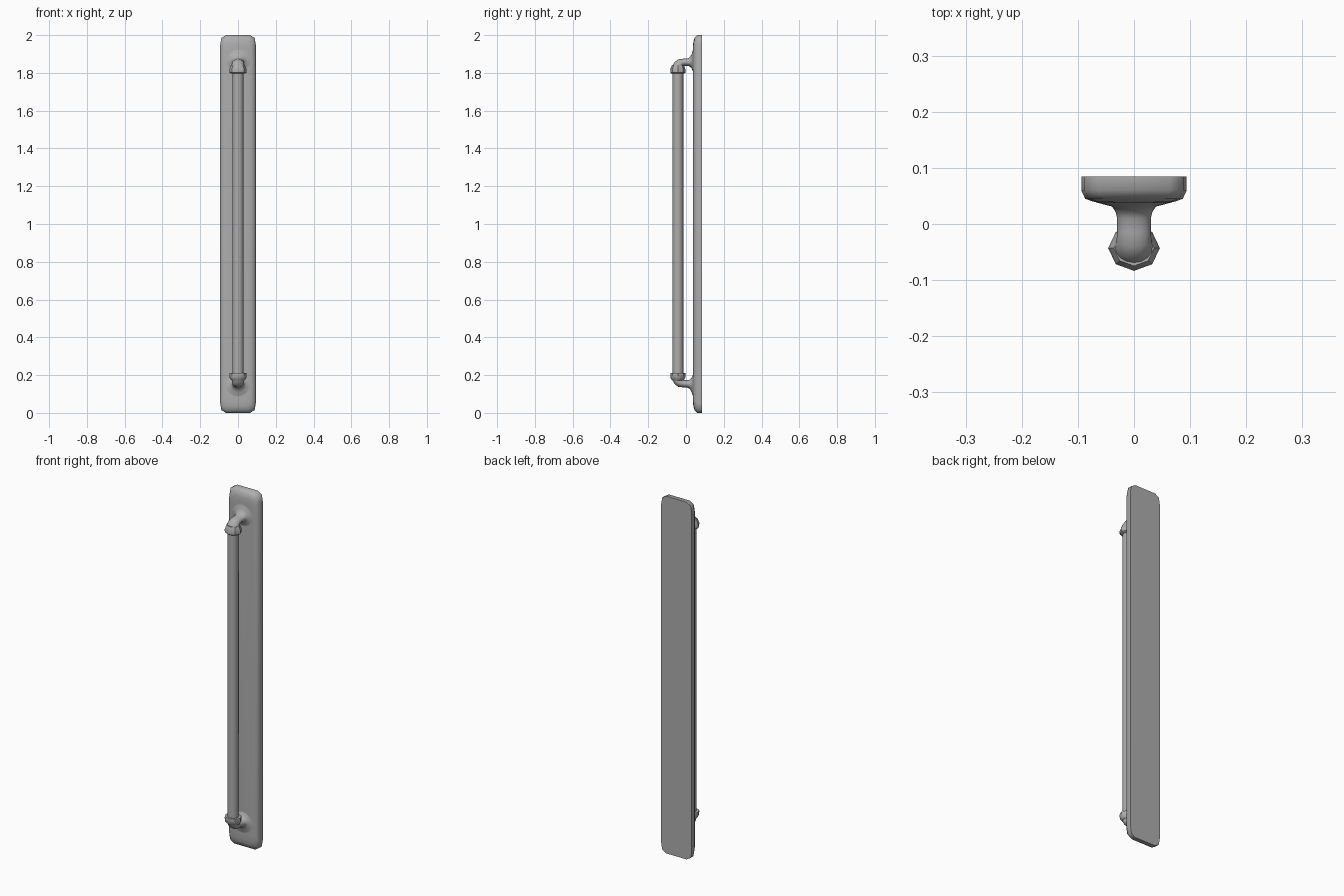
import bpy, bmesh, math
from mathutils import Vector

if "Cube" in bpy.data.objects:
    bpy.data.objects.remove(bpy.data.objects["Cube"])

metal = bpy.data.materials.new("dark_metal")
metal.diffuse_color = (0.42, 0.42, 0.42, 1)
metal.use_nodes = True
metal.node_tree.nodes["Principled BSDF"].inputs["Base Color"].default_value = metal.diffuse_color


def loft(name, rings, angle):
    """Skin a stack of equal-length rings, cap both ends, smooth by angle."""
    bm = bmesh.new()
    rows = [[bm.verts.new(p) for p in r] for r in rings]
    n = len(rows[0])
    for a, b in zip(rows, rows[1:]):
        for i in range(n):
            j = (i + 1) % n
            bm.faces.new((a[i], a[j], b[j], b[i]))
    bm.faces.new(rows[0])
    bm.faces.new(rows[-1])
    bmesh.ops.recalc_face_normals(bm, faces=bm.faces)
    me = bpy.data.meshes.new(name)
    bm.to_mesh(me)
    bm.free()
    me.materials.append(metal)
    ob = bpy.data.objects.new(name, me)
    bpy.context.collection.objects.link(ob)
    bpy.ops.object.select_all(action='DESELECT')
    ob.select_set(True)
    bpy.context.view_layer.objects.active = ob
    bpy.ops.object.shade_smooth_by_angle(angle=math.radians(angle))
    return ob


def ring(y, z, tilt, rx, rn, sides):
    """Ellipse whose axis leans from vertical (0) towards +y (90)."""
    t = math.radians(tilt)
    out = []
    for i in range(sides):
        a = 2 * math.pi * i / sides
        s = rn * math.sin(a)
        out.append(Vector((rx * math.cos(a), y + s * math.cos(t), z - s * math.sin(t))))
    return out


def flip(rings):
    return [[Vector((p.x, p.y, 2.01 - p.z)) for p in r] for r in rings]


# back plate: rounded rectangle with a softened front edge
def outline(y, dx, dz):
    corner = [(0.094, 0.95), (0.088, 0.985), (0.064, 1.0)]
    q = [(x - dx, z - dz) for x, z in corner]
    pts = q + [(-x, z) for x, z in reversed(q)]
    pts += [(-x, -z) for x, z in pts]
    return [Vector((x, y, z + 1)) for x, z in pts]


loft("back_plate", [outline(0.085, 0, 0), outline(0.06, 0, 0),
                    outline(0.045, 0.007, 0.015), outline(0.039, 0.025, 0.035),
                    outline(0.037, 0.042, 0.06)], 50)

# grip bar
Y = -0.043
loft("grip_bar", [ring(Y, z, 0, 0.030, 0.029, 8) for z in (0.195, 1.815)], 60)

# collars and flared elbow posts: the top collar tapers, the bottom one is stepped
top_collar = [(1.796, 0.038), (1.801, 0.045), (1.818, 0.046), (1.832, 0.040), (1.842, 0.036)]
low_collar = [(1.800, 0.045), (1.807, 0.046), (1.826, 0.044), (1.838, 0.034)]
for label, collar, neck, fix in (("top", top_collar, 0.037, lambda r: r),
                                 ("bottom", low_collar, 0.031, flip)):
    loft(label + "_collar",
         fix([ring(Y, z, 0, r, r * 0.88, 8) for z, r in collar]), 40)
    post = [(Y, 1.820, 0, neck, 0.034), (-0.042, 1.836, 0, neck - 0.001, 0.030),
            (-0.036, 1.846, 25, 0.032, 0.027), (-0.028, 1.853, 55, 0.031, 0.023),
            (-0.014, 1.856, 90, 0.030, 0.019), (0.010, 1.857, 90, 0.030, 0.020),
            (0.022, 1.859, 90, 0.033, 0.026), (0.031, 1.862, 90, 0.039, 0.040),
            (0.036, 1.864, 90, 0.058, 0.056), (0.042, 1.865, 90, 0.080, 0.070)]
    loft(label + "_post", fix([ring(*s, 16) for s in post]), 60)
